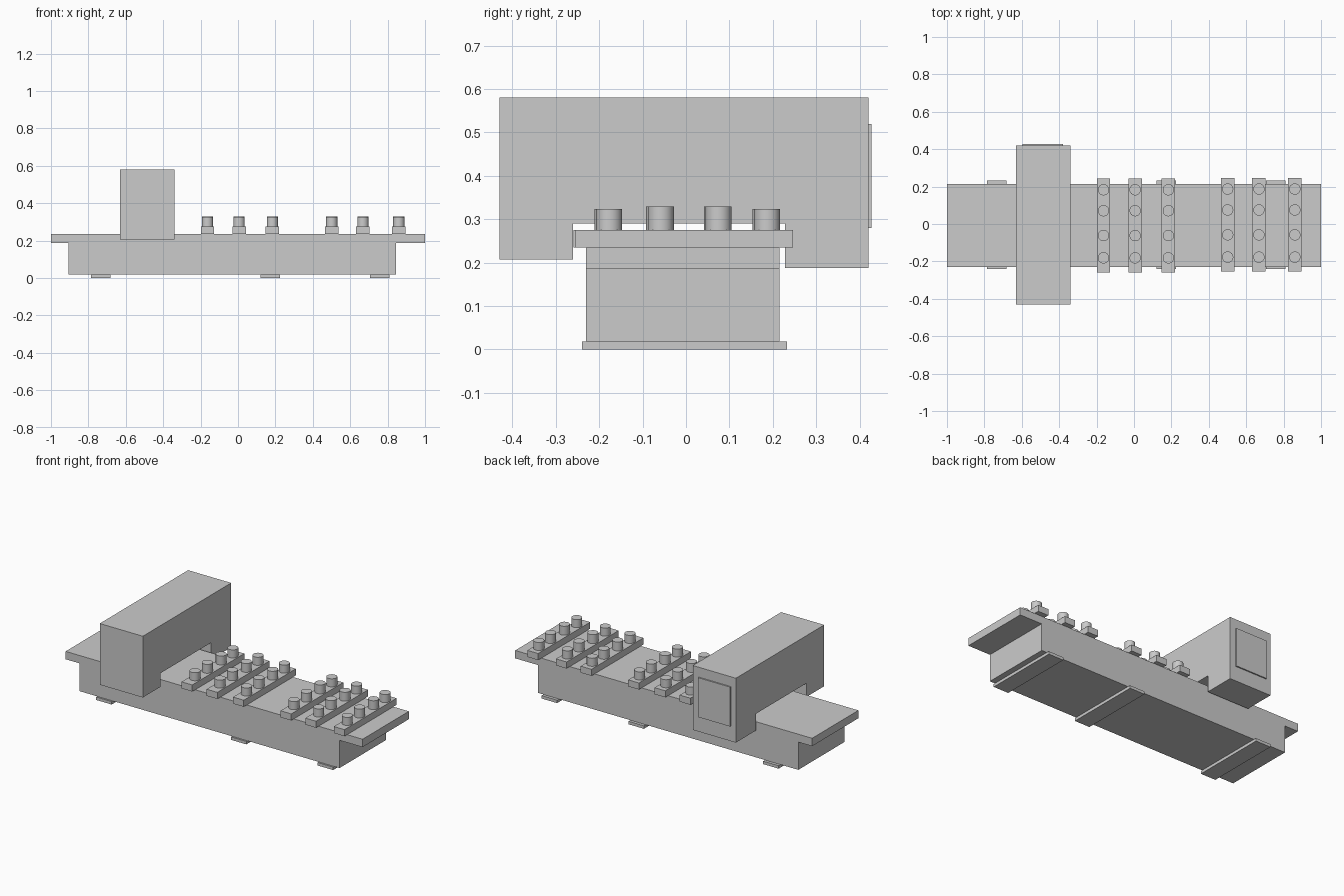
import bpy, bmesh
from math import radians

if "Cube" in bpy.data.objects:
    bpy.data.objects.remove(bpy.data.objects["Cube"])


def mesh_object(name, bm):
    bmesh.ops.recalc_face_normals(bm, faces=bm.faces)
    mesh = bpy.data.meshes.new(name)
    bm.to_mesh(mesh)
    bm.free()
    ob = bpy.data.objects.new(name, mesh)
    bpy.context.collection.objects.link(ob)
    return ob


def box(name, x, y, z):
    bm = bmesh.new()
    bmesh.ops.create_cube(bm, size=1)
    for v in bm.verts:
        v.co = [(a + b) / 2 + c * (b - a) for c, (a, b) in zip(v.co, (x, y, z))]
    return mesh_object(name, bm)


def extrude_x(name, profile, x0, x1):
    bm = bmesh.new()
    face = bm.faces.new([bm.verts.new((x0, y, z)) for y, z in profile])
    ext = bmesh.ops.extrude_face_region(bm, geom=[face])["geom"]
    verts = [v for v in ext if isinstance(v, bmesh.types.BMVert)]
    bmesh.ops.translate(bm, vec=(x1 - x0, 0, 0), verts=verts)
    return mesh_object(name, bm)


def peg(name, x, y, z0, z1, r=0.03):
    bpy.ops.mesh.primitive_cylinder_add(vertices=32, radius=r, depth=z1 - z0,
                                        location=(x, y, (z0 + z1) / 2))
    ob = bpy.context.object
    ob.name = name
    bpy.ops.object.shade_smooth_by_angle(angle=radians(30))


# Machine bed and overhanging table
box("bed_body", (-0.907, 0.845), (-0.23, 0.215), (0.018, 0.187))
box("table_top", (-1, 1), (-0.23, 0.215), (0.187, 0.235))

# Foot strips running across the underside
for i, x in enumerate((-0.735, 0.172, 0.757)):
    box(f"foot_strip_{i}", (x - 0.052, x + 0.052), (-0.24, 0.233), (0, 0.018))

# Bridge housing straddling the table, with unequal legs
extrude_x("bridge_housing",
          [(-0.43, 0.207), (-0.26, 0.207), (-0.26, 0.29), (0.228, 0.29),
           (0.228, 0.188), (0.42, 0.188), (0.42, 0.58), (-0.43, 0.58)],
          -0.63, -0.34)
box("rear_panel", (-0.597, -0.38), (0.42, 0.428), (0.28, 0.52))

# Two groups of cross rails, each carrying four pegs
groups = (((-0.163, 0.006, 0.184), 0.0), ((0.501, 0.668, 0.86), 0.004))
for g, (xs, dy) in enumerate(groups):
    for i, x in enumerate(xs):
        box(f"rail_{g}_{i}", (x - 0.036, x + 0.036),
            (-0.259 + dy, 0.242 + dy), (0.235, 0.275))
        for j, (y, top) in enumerate(((-0.181, 0.324), (-0.062, 0.329),
                                      (0.071, 0.329), (0.183, 0.324))):
            peg(f"peg_{g}_{i}_{j}", x, y + dy, 0.275, top)
